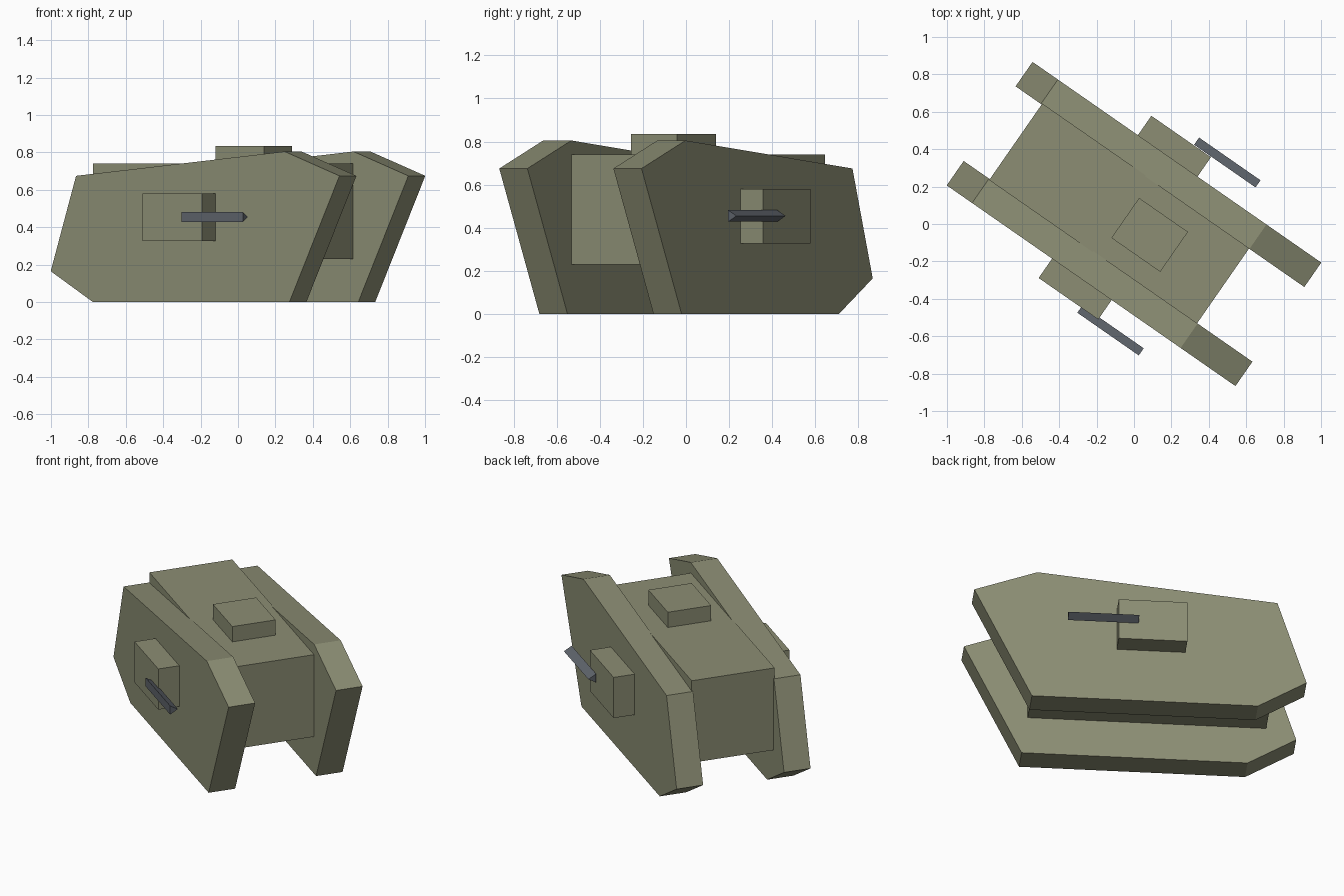
import bpy, bmesh, math
from mathutils import Matrix

if "Cube" in bpy.data.objects:
    bpy.data.objects.remove(bpy.data.objects["Cube"])

YAW = Matrix.Rotation(math.radians(-34.8), 4, 'Z')   # whole vehicle is turned


def material(name, rgb):
    m = bpy.data.materials.new(name)
    m.diffuse_color = (*rgb, 1)
    m.use_nodes = True
    m.node_tree.nodes["Principled BSDF"].inputs["Base Color"].default_value = m.diffuse_color
    return m


olive = material("olive", (0.262, 0.27, 0.174))
steel = material("steel_grey", (0.114, 0.127, 0.147))


def finish(name, bm, mat):
    bmesh.ops.recalc_face_normals(bm, faces=bm.faces)
    bm.transform(YAW)
    me = bpy.data.meshes.new(name)
    bm.to_mesh(me)
    bm.free()
    me.materials.append(mat)
    ob = bpy.data.objects.new(name, me)
    bpy.context.collection.objects.link(ob)


def prism(name, profile, y0, y1, mat):
    """Side profile (x, z) extruded from y0 to y1."""
    bm = bmesh.new()
    face = bm.faces.new([bm.verts.new((x, y0, z)) for x, z in profile])
    new = bmesh.ops.extrude_face_region(bm, geom=[face])["geom"]
    bmesh.ops.translate(bm, vec=(0, y1 - y0, 0),
                        verts=[v for v in new if isinstance(v, bmesh.types.BMVert)])
    finish(name, bm, mat)


def box(name, x0, x1, y0, y1, z0, z1, mat):
    prism(name, [(x0, z0), (x1, z0), (x1, z1), (x0, z1)], y0, y1, mat)


# Central hull and roof cupola
box("hull", -0.77, 0.58, -0.249, 0.249, 0.23, 0.74, olive)
box("cupola", -0.057, 0.261, -0.13, 0.13, 0.70, 0.835, olive)

TRACK = [(-0.94, 0.165), (-0.665, 0), (0.614, 0),
         (0.94, 0.675), (0.583, 0.805), (-0.775, 0.675)]

for side, s in (("right", -1), ("left", 1)):
    # Track slab and side sponson
    prism("track_" + side, TRACK, s * 0.243, s * 0.402, olive)
    box("sponson_" + side, -0.254, 0.134, s * 0.38, s * 0.528, 0.327, 0.58, olive)

    # Three-sided gun barrel, one edge pointing towards +y on both sides
    bm = bmesh.new()
    bmesh.ops.create_cone(bm, cap_ends=True, segments=3, radius1=0.031,
                          radius2=0.031, depth=0.40)
    apex = max(bm.verts, key=lambda v: v.co.y)
    turn = math.pi / 2 - math.atan2(apex.co.y, apex.co.x)
    bm.transform(Matrix.Translation((0.222, s * 0.547, 0.455))
                 @ Matrix.Rotation(math.pi / 2, 4, 'Y')
                 @ Matrix.Rotation(turn, 4, 'Z'))
    finish("gun_" + side, bm, steel)
